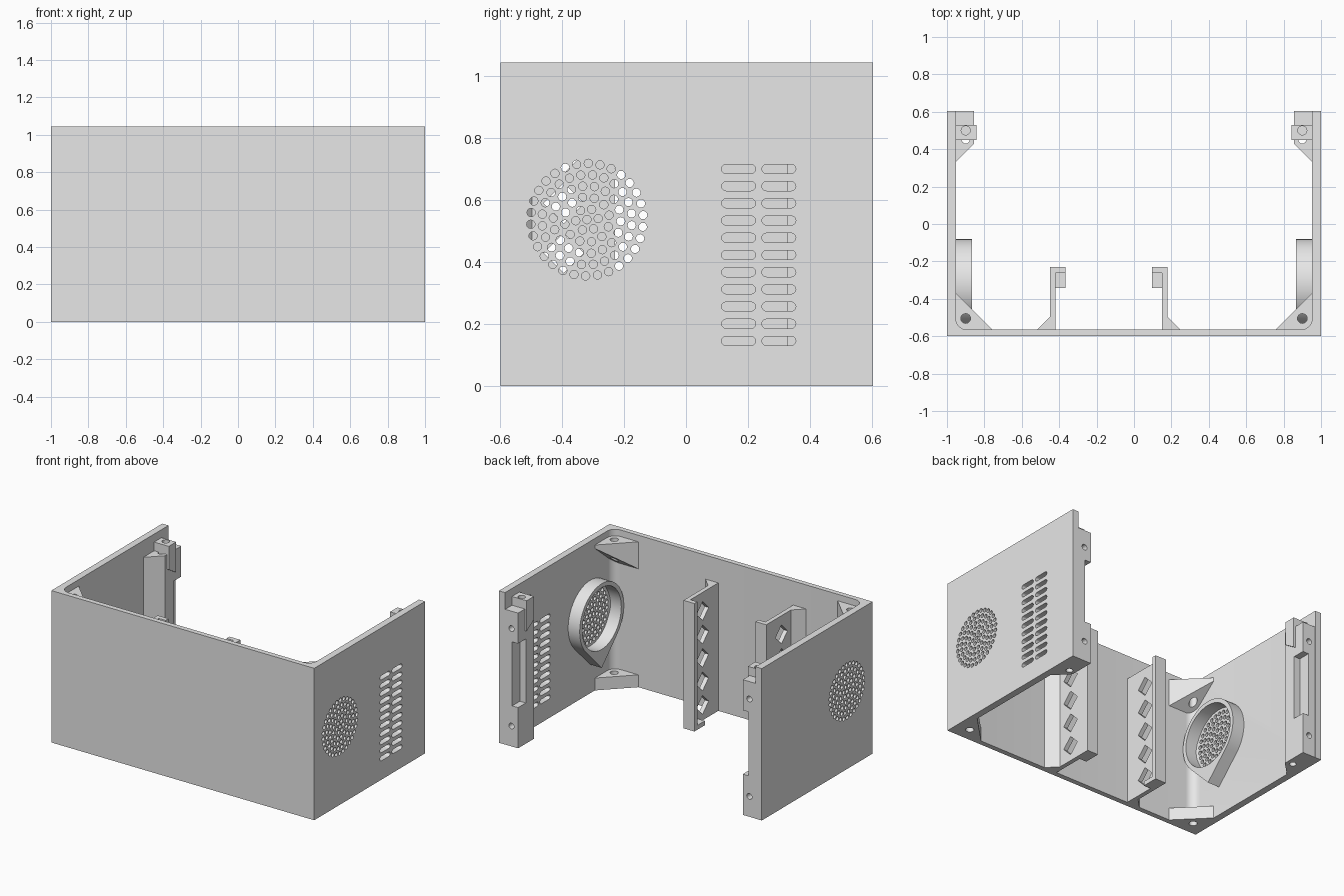
import bpy, bmesh, math

cube = bpy.data.objects.get("Cube")
if cube:
    bpy.data.objects.remove(cube, do_unlink=True)

grey = bpy.data.materials.new("plain grey")
grey.use_nodes = True
grey.diffuse_color = (0.8, 0.8, 0.8, 1)
for node in grey.node_tree.nodes:
    if node.type == 'BSDF_PRINCIPLED':
        node.inputs["Base Color"].default_value = grey.diffuse_color

HEIGHT = 1.045
SIDES = ((1, "left"), (-1, "right"))


def circle(u, v, r, n=16, start=0.0, end=math.tau):
    """Points on an arc; a full turn leaves out the repeated last point."""
    steps = n if end - start > 6.28 else n - 1
    return [(u + r * math.cos(start + (end - start) * i / steps),
             v + r * math.sin(start + (end - start) * i / steps)) for i in range(n)]


def prisms(name, outlines, axis, lo, hi, place=lambda x: x):
    """Extrude closed outlines along an axis; place() maps the x coordinate."""
    bm = bmesh.new()
    for outline in outlines:
        rings = []
        for w in (lo, hi):
            ring = []
            for u, v in outline:
                x, y, z = {'X': (w, u, v), 'Y': (u, w, v), 'Z': (u, v, w)}[axis]
                ring.append(bm.verts.new((place(x), y, z)))
            rings.append(ring)
        a, b = rings
        bm.faces.new(a)
        bm.faces.new(b[::-1])
        for i in range(len(a)):
            j = (i + 1) % len(a)
            bm.faces.new((a[i], b[i], b[j], a[j]))
    bmesh.ops.recalc_face_normals(bm, faces=bm.faces)
    mesh = bpy.data.meshes.new(name)
    bm.to_mesh(mesh)
    bm.free()
    mesh.materials.append(grey)
    obj = bpy.data.objects.new(name, mesh)
    bpy.context.collection.objects.link(obj)
    return obj


def cut(obj, cutter):
    """Subtract the cutter, then remove it."""
    cutter.hide_render = True
    mod = obj.modifiers.new("cut", 'BOOLEAN')
    mod.operation, mod.solver, mod.object = 'DIFFERENCE', 'EXACT', cutter
    graph = bpy.context.evaluated_depsgraph_get()
    mesh = bpy.data.meshes.new_from_object(obj.evaluated_get(graph))
    obj.modifiers.clear()
    obj.data = mesh
    bpy.data.objects.remove(cutter, do_unlink=True)


def rect(u0, u1, v0, v1):
    return [(u0, v0), (u1, v0), (u1, v1), (u0, v1)]


# Three-walled shell with rounded inner corners
inner = [(0.953, 0.605)] + circle(0.893, -0.505, 0.06, 8, -math.pi / 2, 0)[::-1]
half = [(1, -0.6), (1, 0.605)] + inner
shell = prisms("shell", [half + [(-x, y) for x, y in half[::-1]]], 'Z', 0, HEIGHT)

# Round grilles through both side walls
FAN_Y, FAN_Z = -0.32, 0.537
holes = [circle(FAN_Y, FAN_Z, 0.0135, 12)]
for k in range(1, 6):
    for y, z in circle(FAN_Y, FAN_Z, 0.0364 * k, 6 * k, 0.1 * k, 0.1 * k + math.tau):
        holes.append(circle(y, z, 0.0135, 12))
cut(shell, prisms("grille_cutter", holes, 'X', -1.1, 1.1))

# Two columns of rounded slots in the left wall
slots = []
for y in (0.17, 0.3):
    for row in range(11):
        z = 0.145 + 0.0556 * row
        slots.append(circle(y + 0.04, z, 0.015, 7, -math.pi / 2, math.pi / 2)
                     + circle(y - 0.04, z, 0.015, 7, math.pi / 2, math.pi * 1.5))
cut(shell, prisms("slot_cutter", slots, 'X', 0.8, 1.1))

for s, side in SIDES:
    def flip(x, s=s):
        return s * x

    # Teardrop fan collar with a round opening
    drop = circle(FAN_Y, FAN_Z, 0.24, 40, -math.pi / 4, math.pi * 1.25)
    drop.append((FAN_Y, FAN_Z - 0.24 * math.sqrt(2)))
    collar = prisms(side + "_fan_collar", [drop], 'X', 0.865, 0.957, flip)
    cut(collar, prisms("collar_cutter", [circle(FAN_Y, FAN_Z, 0.212, 48)],
                       'X', 0.8, 1.1, flip))

    # Corner gussets with screw holes, the upper one with a sloping underside
    triangle = [(0.957, -0.366), (0.753, -0.57), (0.957, -0.57)]
    lower = prisms(side + "_lower_gusset", [triangle], 'Z', 0, 0.085, flip)
    upper = prisms(side + "_upper_gusset", [triangle], 'Z', 0.81, 1.0, flip)
    for v in upper.data.vertices:
        if v.co.y > -0.45 and v.co.z < 0.9:
            v.co.z = 0.98
    for gusset in (lower, upper):
        cut(gusset, prisms("screw_cutter", [circle(0.9, -0.505, 0.026)],
                           'Z', -0.1, 1.2, flip))

    # Rear mounting post with a notch and screw holes
    post = prisms(side + "_rear_post",
                  [[(0.957, 0.604), (0.855, 0.604), (0.855, 0.43), (0.957, 0.328)]],
                  'Z', 0, 0.93, flip)
    cut(post, prisms("notch_cutter", [rect(0.8, 0.9, 0.52, 0.7)], 'Z', 0.28, 0.72, flip))
    cut(post, prisms("rear_screw_cutter", [circle(0.905, z, 0.02) for z in (0.14, 0.81)],
                     'Y', 0.5, 0.7, flip))
    cut(post, prisms("bore_cutter", [circle(0.9, 0.452, 0.022)], 'Z', -0.1, 1.1, flip))

    # Nut block at the top of the post
    block = prisms(side + "_nut_block",
                   [[(0.45, 0.99), (0.53, 0.99), (0.53, 0.78), (0.45, 0.83)]],
                   'X', 0.842, 0.957, flip)
    cut(block, prisms("nut_cutter", [circle(0.9, 0.5, 0.024)], 'Z', 0.9, 1.1, flip))

    # Inner guide bracket with diamond openings and a bottom ledge
    def guide(x, s=s):
        return x if s > 0 else -0.27 - x

    profile = [(0.097, -0.23), (0.18, -0.23), (0.18, -0.497), (0.253, -0.57),
               (0.15, -0.57), (0.15, -0.262), (0.097, -0.262)]
    bracket = prisms(side + "_guide_bracket", [profile], 'Z', 0, 0.88, guide)
    diamonds = [circle(-0.395, 0.107 + 0.161 * k, 0.065, 4) for k in range(5)]
    cut(bracket, prisms("diamond_cutter", diamonds, 'X', 0.12, 0.22, guide))
    prisms(side + "_bracket_ledge", [rect(0.097, 0.152, -0.343, -0.26)],
           'Z', 0, 0.03, guide)

# Smooth the round surfaces, keep the edges sharp
bpy.ops.object.select_all(action='DESELECT')
for obj in bpy.context.collection.objects:
    if obj.type == 'MESH' and obj.data.materials and obj.data.materials[0] == grey:
        obj.select_set(True)
        bpy.context.view_layer.objects.active = obj
bpy.ops.object.shade_smooth_by_angle(angle=math.radians(35))
